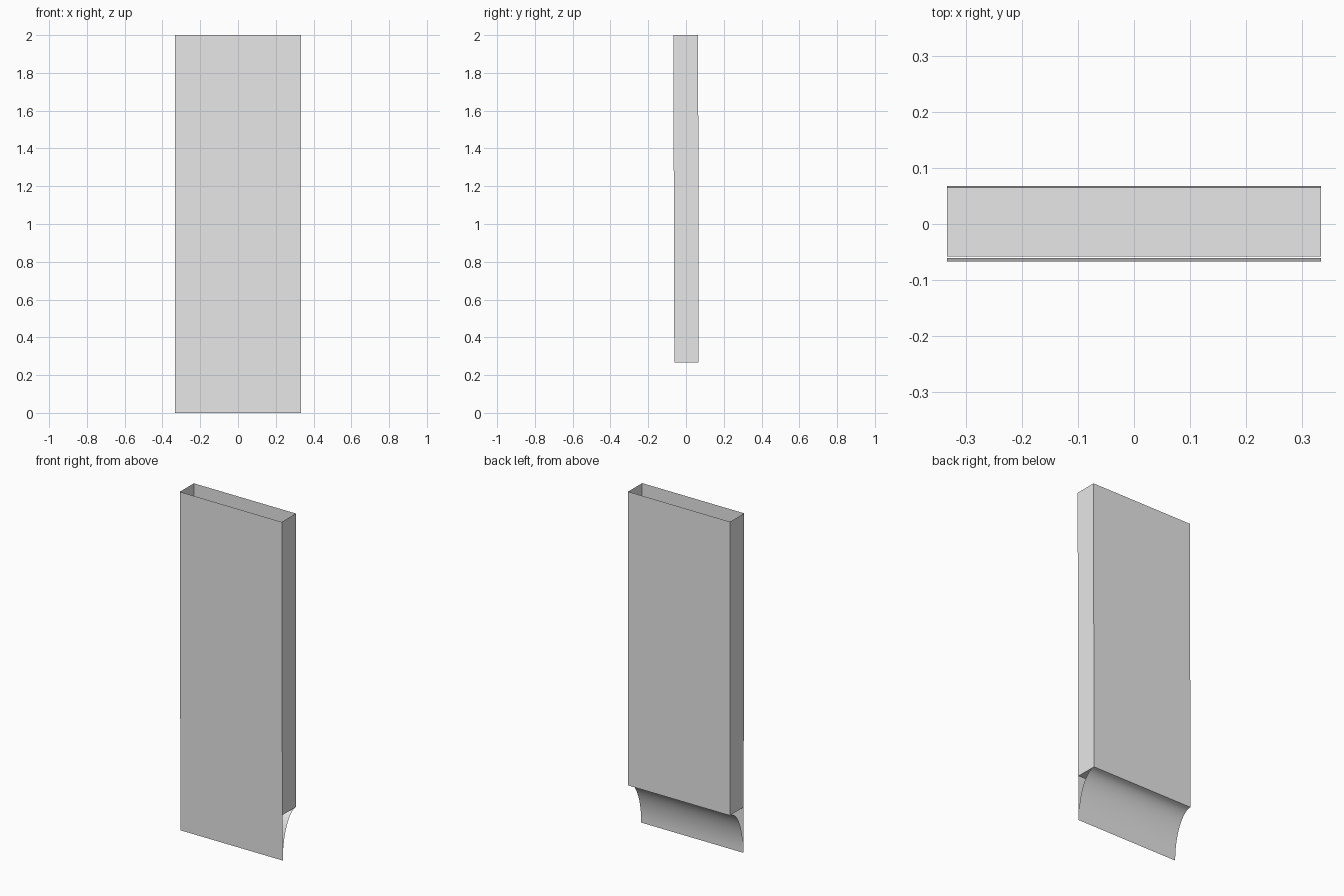
import bpy, bmesh, math

cube = bpy.data.objects.get("Cube")
if cube:
    bpy.data.objects.remove(cube)

grey = bpy.data.materials.new("light_grey")
grey.use_nodes = True
grey.diffuse_color = (0.8, 0.8, 0.8, 1)
grey.node_tree.nodes["Principled BSDF"].inputs["Base Color"].default_value = (0.8, 0.8, 0.8, 1)

HALF, TOP, FLOOR = 0.333, 2.0, 0.268   # half width, rim and box bottom heights


def front(z):
    return -0.061 - 0.003 * z          # front sheet leans slightly forward


def back(z):
    return 0.068 - 0.002 * z           # back sheet leans the same way


def make(name, faces, smooth=False):
    """Thin sheet object from a list of polygons, sharing welded corners."""
    bm = bmesh.new()
    for poly in faces:
        bm.faces.new([bm.verts.new(p) for p in poly])
    bmesh.ops.remove_doubles(bm, verts=bm.verts, dist=1e-5)
    mesh = bpy.data.meshes.new(name)
    bm.to_mesh(mesh)
    bm.free()
    mesh.materials.append(grey)
    for f in mesh.polygons:
        f.use_smooth = smooth
    ob = bpy.data.objects.new(name, mesh)
    bpy.context.collection.objects.link(ob)
    return ob


def strip(profile):
    """Sweep a (y, z) profile across the full width."""
    return [[(-HALF, *a), (HALF, *a), (HALF, *b), (-HALF, *b)]
            for a, b in zip(profile, profile[1:])]


# Front sheet runs to the ground, back sheet stops at the box bottom
make("front_panel", strip([(front(0), 0), (front(TOP), TOP)]))
make("back_panel", strip([(back(TOP), TOP), (back(FLOOR), FLOOR)]))
make("box_floor", strip([(back(FLOOR), FLOOR), (-0.058, FLOOR)]))

# Side walls close the box above the floor
for name, x in (("left_wall", HALF), ("right_wall", -HALF)):
    wall = [(x, front(FLOOR), FLOOR), (x, back(FLOOR), FLOOR),
            (x, back(TOP), TOP), (x, front(TOP), TOP)]
    make(name, [wall if x > 0 else wall[::-1]])

# Concave apron sweeping from the back edge down to the front lip
reach = back(FLOOR) + 0.058
steps = 20
arc = [(back(FLOOR) - reach * math.cos(t), FLOOR * math.sin(t))
       for t in (math.pi / 2 * (1 - i / steps) for i in range(steps + 1))]
make("curved_apron", strip(arc), smooth=True)
